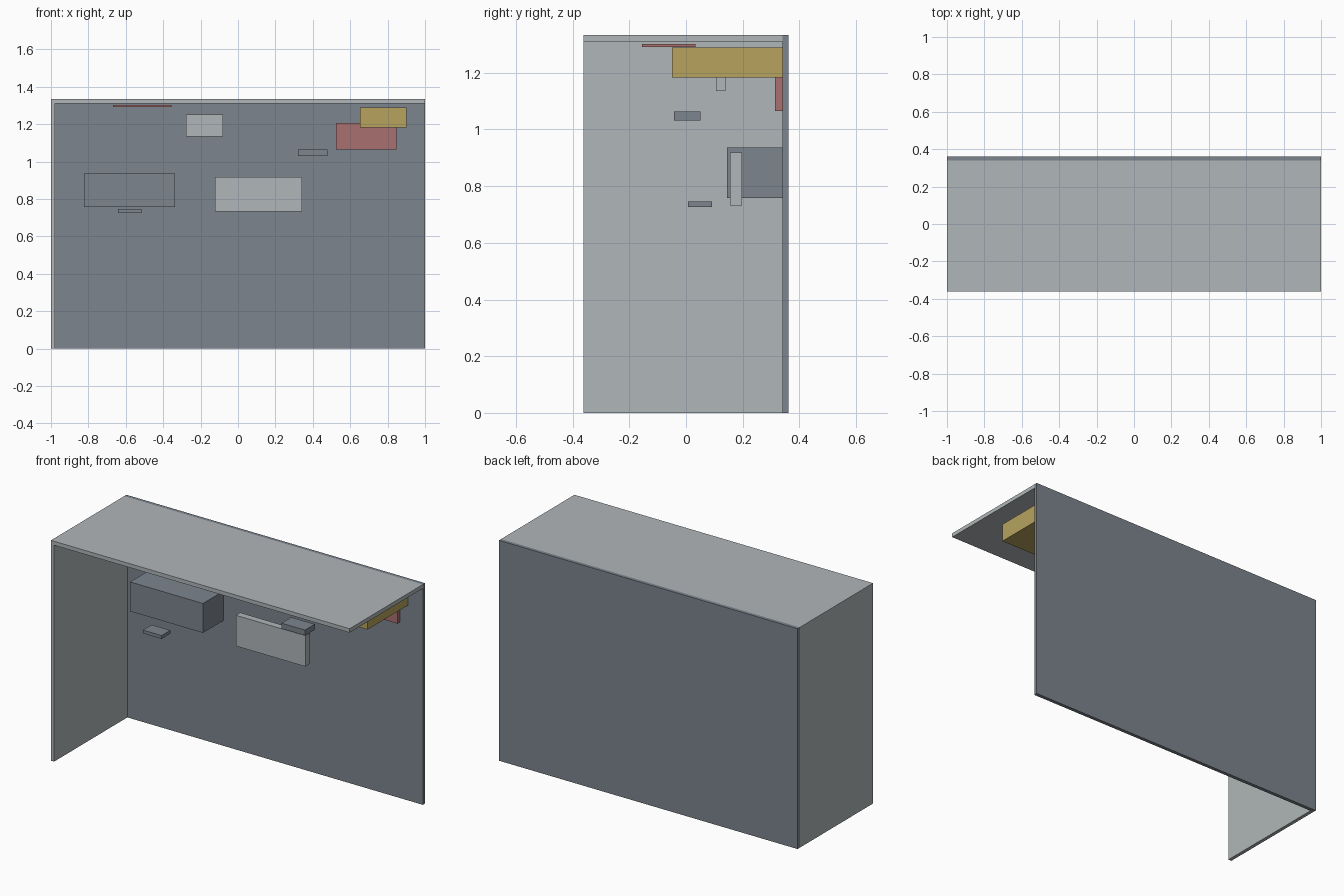
import bpy

if "Cube" in bpy.data.objects:
    bpy.data.objects.remove(bpy.data.objects["Cube"])

def material(name, rgb):
    # sRGB 0-255 to linear
    lin = [((c / 255 + 0.055) / 1.055) ** 2.4 for c in rgb]
    m = bpy.data.materials.new(name)
    m.diffuse_color = (*lin, 1.0)
    m.use_nodes = True
    m.node_tree.nodes["Principled BSDF"].inputs["Base Color"].default_value = m.diffuse_color
    return m

LIGHT = material("light_grey", (176, 182, 184))
DARK = material("slate_grey", (125, 133, 141))
OCHRE = material("ochre", (183, 163, 95))
RED = material("dusty_red", (169, 113, 112))

def box(name, x, y, z, mat):
    """Box spanning the given (min, max) ranges."""
    bpy.ops.mesh.primitive_cube_add(
        size=1, location=[(a + b) / 2 for a, b in (x, y, z)])
    o = bpy.context.object
    o.name = name
    o.scale = [b - a for a, b in (x, y, z)]
    bpy.ops.object.transform_apply(location=False, rotation=False, scale=True)
    o.data.materials.append(mat)

H, D, T = 1.334, 0.361, 0.021   # height, half depth, panel thickness
WALL = D - T                    # inner face of the back wall

# Open shell: back, left side and roof
box("back_wall", (-1, 1), (WALL, D), (0, H), DARK)
box("left_wall", (-1, -1 + T), (-D, WALL), (0, H - T), LIGHT)
box("roof_panel", (-1, 1), (-D, WALL), (H - T - 0.003, H), LIGHT)

# Units fixed to the back wall
box("wall_cabinet", (-0.824, -0.336), (0.145, WALL), (0.758, 0.936), DARK)
box("ochre_shelf_box", (0.652, 0.902), (-0.049, WALL), (1.183, 1.289), OCHRE)
box("red_wall_panel", (0.524, 0.847), (0.314, WALL), (1.066, 1.207), RED)

# Hanging panels and plates
box("large_light_panel", (-0.123, 0.343), (0.155, 0.197), (0.732, 0.918), LIGHT)
box("small_light_panel", (-0.278, -0.08), (0.106, 0.139), (1.135, 1.251), LIGHT)
box("right_plate", (0.321, 0.478), (-0.042, 0.052), (1.031, 1.064), DARK)
box("left_plate", (-0.642, -0.517), (0.007, 0.091), (0.726, 0.746), DARK)
box("red_ceiling_plate", (-0.667, -0.355), (-0.155, 0.034), (1.291, 1.302), RED)
